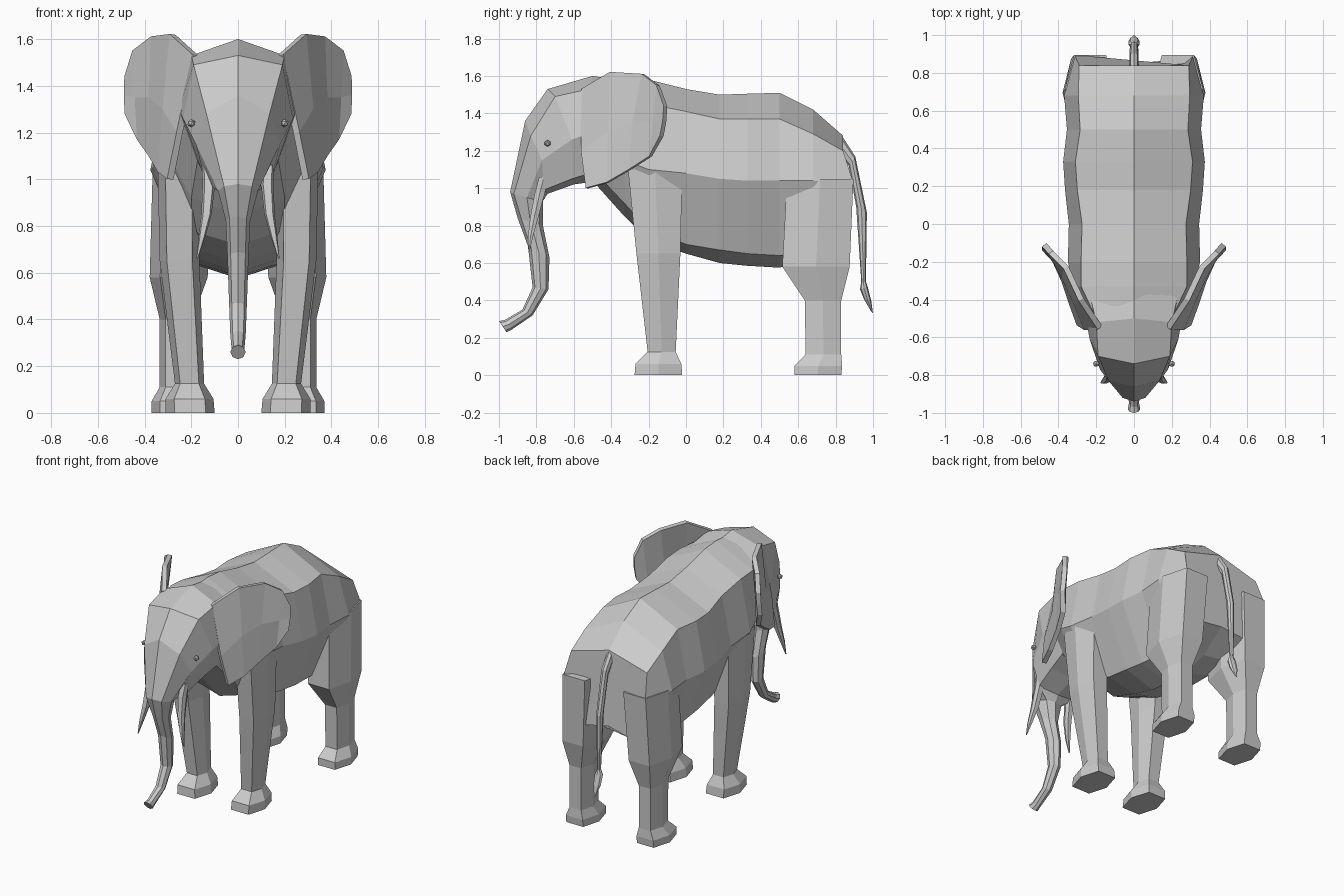
import bpy, bmesh
from mathutils import Vector


def loft(name, rings, closed=True):
    """Skin a list of equal-length point rings into one flat-shaded mesh."""
    bm = bmesh.new()
    vs = [[bm.verts.new(p) for p in r] for r in rings]
    n = len(rings[0])
    for a, b in zip(vs, vs[1:]):
        for i in range(n if closed else n - 1):
            j = (i + 1) % n
            bm.faces.new((a[i], a[j], b[j], b[i]))
    if closed:
        bm.faces.new(vs[0][::-1])
        bm.faces.new(vs[-1])
    bmesh.ops.recalc_face_normals(bm, faces=bm.faces)
    me = bpy.data.meshes.new(name)
    bm.to_mesh(me)
    bm.free()
    ob = bpy.data.objects.new(name, me)
    bpy.context.collection.objects.link(ob)
    return ob


def whole(half):
    """Complete a half ring (centre top ... centre bottom) across x = 0."""
    return half + [(-x, y, z) for x, y, z in half[-2:0:-1]]


def tube(front, back, w):
    """Eight-sided ring between a front and a back point (y, z)."""
    def at(t, x):
        return (x, front[0] + (back[0] - front[0]) * t, front[1] + (back[1] - front[1]) * t)
    return whole([at(0, 0), at(.15, w * .7), at(.5, w), at(.85, w * .7), at(1, 0)])


def hexagon(x0, x1, y0, y1, z, s):
    """Six-sided horizontal ring filling a box, on side s."""
    xm, ym, k = (x0 + x1) / 2, (y0 + y1) / 2, (x1 - x0) * .32
    pts = [(x1, ym), (xm + k, y1), (xm - k, y1), (x0, ym), (xm - k, y0), (xm + k, y0)]
    return [(s * x, y, z) for x, y in pts]


# Body: y, ridge z, shoulder x z, flank x z, lower x z, belly z
stations = [
    (-.50, 1.58, .20, 1.50, .24, 1.25, .17, 1.10, 1.04),
    (-.33, 1.59, .28, 1.46, .32, 1.15, .20, .92, .85),
    (-.20, 1.58, .28, 1.45, .35, 1.10, .20, .78, .72),
    (0, 1.53, .275, 1.41, .345, 1.08, .20, .70, .65),
    (.18, 1.50, .30, 1.37, .365, 1.05, .21, .67, .60),
    (.33, 1.505, .31, 1.37, .375, 1.04, .21, .65, .585),
    (.50, 1.51, .285, 1.37, .355, 1.04, .20, .64, .575),
    (.68, 1.42, .295, 1.29, .37, 1.04, .22, .66, .63),
]
rings = [whole([(0, y, a), (b, y, c), (d, y, e), (f, y, g), (0, y, h)])
         for y, a, b, c, d, e, f, g, h in stations]
rings.append(whole([(0, .84, 1.28), (.29, .84, 1.20), (.315, .895, 1.03),
                    (.22, .87, .72), (0, .85, .76)]))
loft("body", rings)

# Head running down into the trunk
head = [whole(h) for h in (
    [(0, -.30, 1.57), (.25, -.30, 1.45), (.29, -.30, 1.2), (.18, -.32, .95), (0, -.32, .88)],
    [(0, -.50, 1.60), (.20, -.52, 1.53), (.255, -.50, 1.3), (.18, -.48, 1.09), (0, -.46, 1.04)],
    [(0, -.74, 1.53), (.19, -.70, 1.49), (.235, -.61, 1.26), (.16, -.61, 1.05), (0, -.60, 1.02)],
    [(0, -.86, 1.36), (.135, -.83, 1.28), (.18, -.77, 1.15), (.14, -.76, .99), (0, -.74, .97)],
    [(0, -.94, .98), (.06, -.92, .97), (.085, -.85, .95), (.06, -.78, .93), (0, -.765, .93)],
)]
head += [tube((-.90, .84), (-.765, .80), .052), tube((-.845, .69), (-.73, .63), .045),
         tube((-.82, .47), (-.735, .46), .038), tube((-.875, .35), (-.82, .32), .033),
         tube((-.97, .295), (-.93, .245), .027), tube((-1.0, .29), (-.96, .23), .033)]
loft("head_and_trunk", head)

# Tail with tuft
loft("tail", [tube((.80, 1.2), (.84, 1.27), .025), tube((.87, 1.12), (.905, 1.17), .025),
              tube((.91, .90), (.967, .87), .022), tube((.937, .50), (.962, .50), .013),
              tube((.93, .46), (.972, .47), .03), tube((.95, .41), (.99, .40), .028),
              tube((.99, .34), (1.0, .33), .006)])

front_leg = [(.16, .345, -.31, -.02, 1.10), (.165, .335, -.265, -.03, .65),
             (.145, .27, -.205, -.055, .125), (.105, .31, -.27, -.025, .06),
             (.10, .31, -.275, -.02, 0)]
hind_leg = [(.10, .365, .54, .895, 1.05), (.13, .378, .515, .875, .58),
            (.195, .335, .635, .83, .40), (.195, .335, .64, .83, .11),
            (.17, .37, .58, .835, .05), (.17, .37, .58, .83, 0)]
# Ear: pairs of top and bottom edge points, front to back
ear = [[(.18, -.55, 1.53), (.25, -.555, 1.2), (.29, -.53, 1.0)],
       [(.28, -.40, 1.62), (.31, -.41, 1.3), (.33, -.42, 1.03)],
       [(.36, -.23, 1.61), (.37, -.28, 1.35), (.37, -.30, 1.1)],
       [(.44, -.15, 1.55), (.43, -.17, 1.35), (.42, -.19, 1.17)],
       [(.475, -.11, 1.44), (.477, -.115, 1.36), (.475, -.13, 1.28)]]
# Tusk: centre point and radius
tusk = [((.13, -.76, 1.06), .025), ((.125, -.78, .98), .027), ((.135, -.81, .85), .022),
        ((.155, -.83, .75), .014), ((.175, -.84, .66), .003)]

for side, s in (("left", -1), ("right", 1)):
    loft(side + "_front_leg", [hexagon(*r, s) for r in front_leg])
    loft(side + "_hind_leg", [hexagon(*r, s) for r in hind_leg])
    loft(side + "_tusk", [hexagon(c[0] - r, c[0] + r, c[1] - r, c[1] + r, c[2], s)
                          for c, r in tusk])
    flap = loft(side + "_ear", [[(s * x, y, z) for x, y, z in r] for r in ear], False)
    mod = flap.modifiers.new("thickness", "SOLIDIFY")
    mod.thickness, mod.offset = .03, 0
    # Small eye set into the cheek
    bpy.ops.mesh.primitive_ico_sphere_add(subdivisions=1, radius=.018,
                                          location=Vector((s * .2, -.74, 1.24)))
    bpy.context.object.name = side + "_eye"
